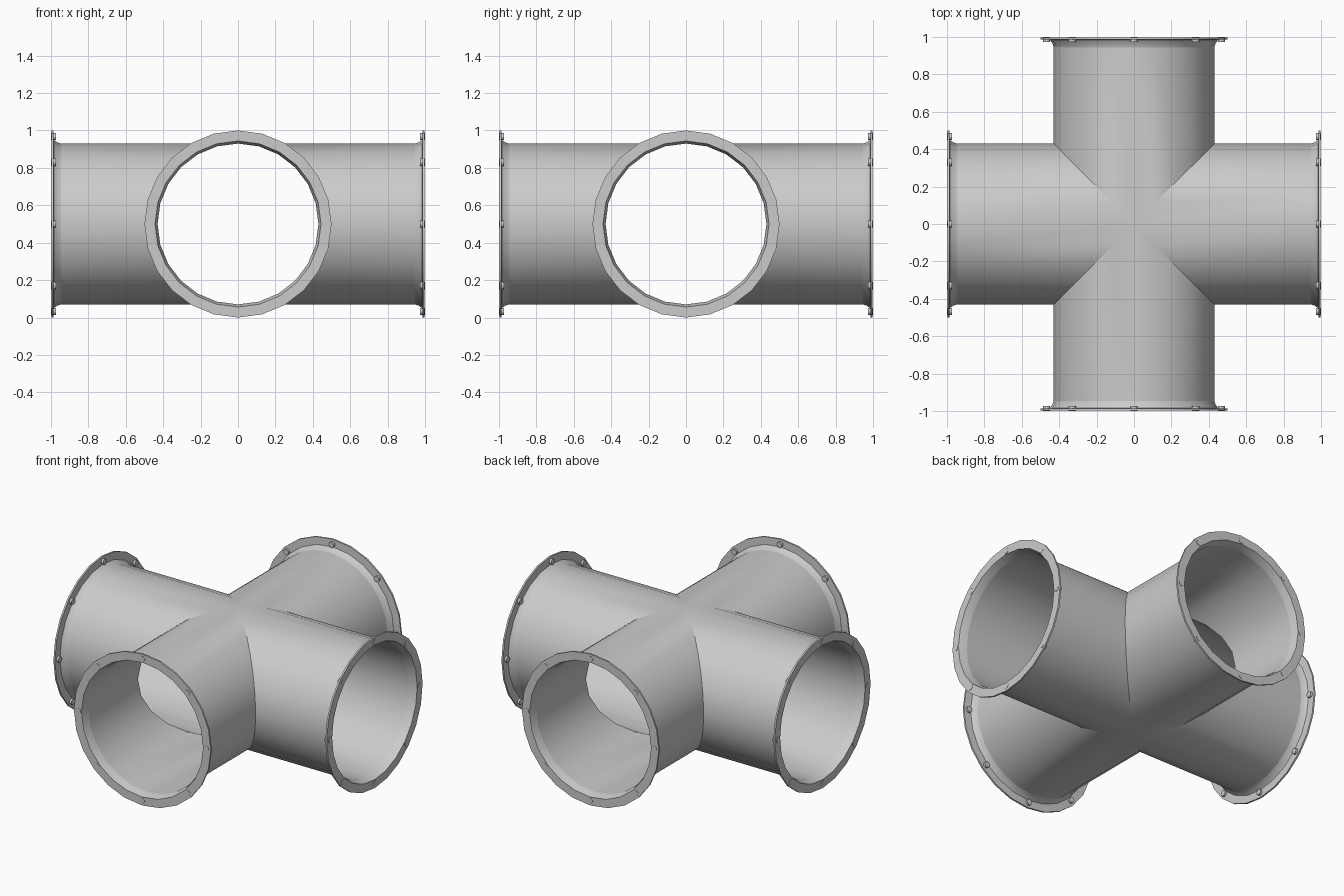
import bpy, bmesh, math
from mathutils import Matrix, Vector

if "Cube" in bpy.data.objects:
    bpy.data.objects.remove(bpy.data.objects["Cube"])

SIDES = 24
R = 0.43          # pipe radius
Z = 0.5           # pipe centre height


def finish(bm, name, angle):
    bmesh.ops.recalc_face_normals(bm, faces=bm.faces)
    me = bpy.data.meshes.new(name)
    bm.to_mesh(me)
    bm.free()
    ob = bpy.data.objects.new(name, me)
    bpy.context.collection.objects.link(ob)
    bpy.ops.object.select_all(action='DESELECT')
    ob.select_set(True)
    bpy.context.view_layer.objects.active = ob
    bpy.ops.object.shade_smooth_by_angle(angle=math.radians(angle))
    return ob


def ring(bm, m, r, along):
    # ring round the local x axis; along may depend on the local y
    vs = []
    for i in range(SIDES):
        a = math.tau * i / SIDES
        y, z = r * math.sin(a), r * math.cos(a)
        x = along(y) if callable(along) else along
        vs.append(bm.verts.new(m @ Vector((x, y, z))))
    return vs


def bridge(bm, a, b):
    for i in range(SIDES):
        j = (i + 1) % SIDES
        bm.faces.new((a[i], a[j], b[j], b[i]))


arms = [Matrix.Translation((0, 0, Z)) @ Matrix.Rotation(k * math.pi / 2, 4, 'Z') for k in range(4)]

# Four open pipes mitred together at 45 degrees
bm = bmesh.new()
for m in arms:
    bridge(bm, ring(bm, m, R, abs), ring(bm, m, R, 0.945))
bmesh.ops.remove_doubles(bm, verts=bm.verts, dist=0.0005)
finish(bm, "cross_pipe", 30)

# Flared collar and flat flange at each mouth
profile = [(R, 0.945), (0.436, 0.965), (0.450, 0.985), (0.5, 0.987),
           (0.5, 0.998), (0.444, 0.998), (0.434, 0.965), (R, 0.945)]
bm = bmesh.new()
for m in arms:
    rings = [ring(bm, m, r, x) for r, x in profile]
    for a, b in zip(rings, rings[1:]):
        bridge(bm, a, b)
bmesh.ops.remove_doubles(bm, verts=bm.verts, dist=0.0002)
finish(bm, "end_flanges", 35)

# Eight bolts through each flange
bm = bmesh.new()
for m in arms:
    for i in range(8):
        a = math.tau * i / 8
        place = Matrix.Translation((0.986, 0.467 * math.sin(a), 0.467 * math.cos(a)))
        bmesh.ops.create_cone(bm, cap_ends=True, segments=12, radius1=0.019, radius2=0.019,
                              depth=0.028, matrix=m @ place @ Matrix.Rotation(math.pi / 2, 4, 'Y'))
finish(bm, "flange_bolts", 40)
